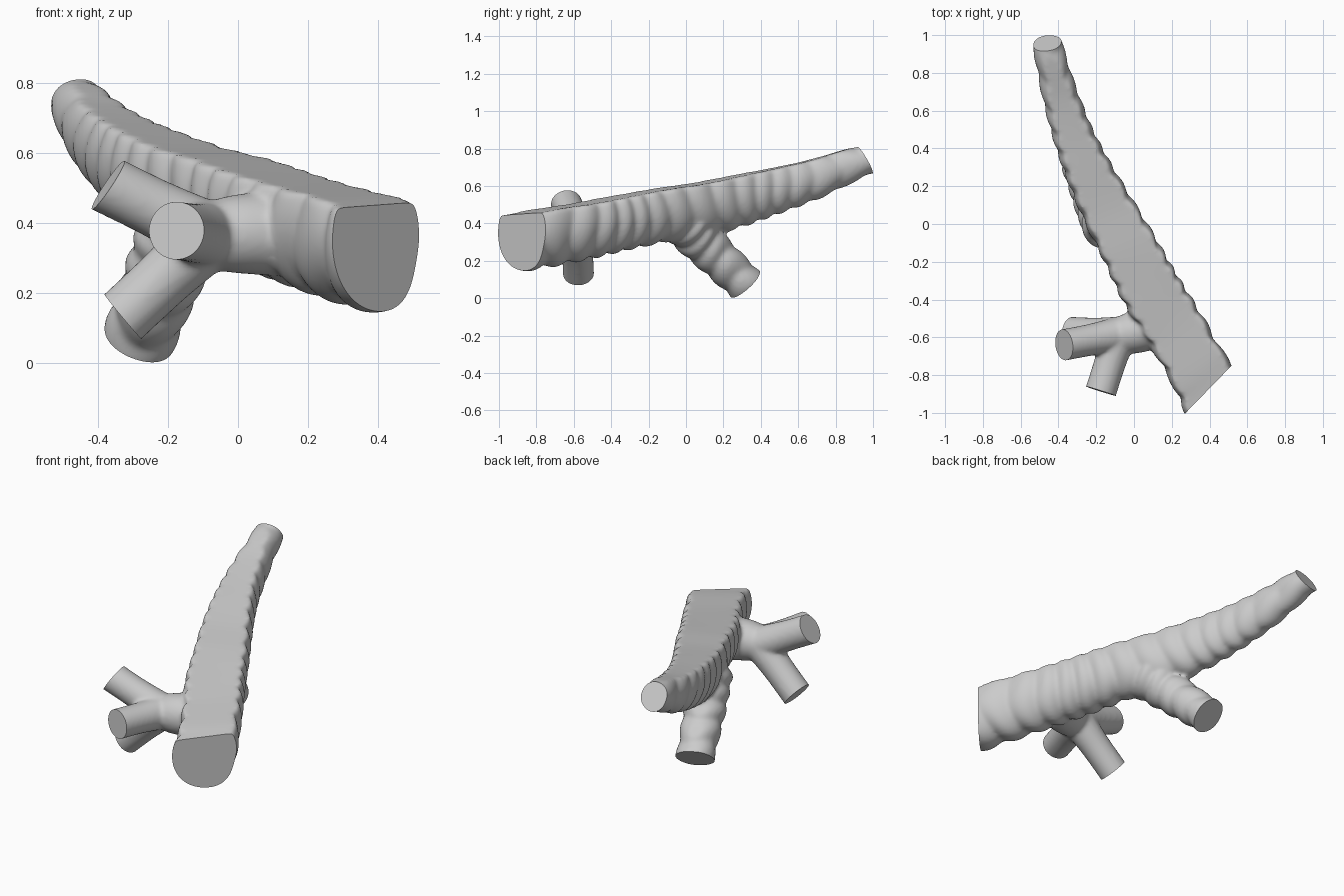
import bpy, bmesh, math
from mathutils import Vector

if "Cube" in bpy.data.objects:
    bpy.data.objects.remove(bpy.data.objects["Cube"])

SIDES = 48


def catmull(stations, per_span):
    """Smooth interpolation through tuples of numbers."""
    out = []
    n = len(stations)
    for i in range(n - 1):
        p = [stations[max(0, min(n - 1, i + k))] for k in (-1, 0, 1, 2)]
        for j in range(per_span):
            t = j / per_span
            out.append([0.5 * (2 * b + (c - a) * t + (2 * a - 5 * b + 4 * c - d) * t * t
                               + (3 * b - a - 3 * c + d) * t ** 3)
                        for a, b, c, d in zip(*p)])
    out.append(list(stations[-1]))
    return out


def limb(bm, stations, ribs=0.0, spacing=0.13, per_span=16):
    """Closed tube; station = x, y, z, half width, half height, flat-top clip (1 = round)."""
    rows = catmull(stations, per_span)
    pts = [Vector(r[:3]) for r in rows]
    rings, s = [], 0.0
    for i, (p, r) in enumerate(zip(pts, rows)):
        t = (pts[min(i + 1, len(pts) - 1)] - pts[max(i - 1, 0)]).normalized()
        side = t.cross(Vector((0, 0, 1))).normalized()
        up = side.cross(t)
        if i:
            s += (p - pts[i - 1]).length
        ring = []
        for k in range(SIDES):
            a = 2 * math.pi * k / SIDES
            # bark folds: rounded bulges with sharp creases, slightly uneven
            phase = s / spacing + 0.3 * math.sin(7 * s) + 0.18 * math.sin(2 * a + 5 * s)
            f = 1 + ribs * (abs(math.sin(math.pi * phase)) - 0.6)
            u = r[3] * f * math.cos(a)
            v = min(r[4] * f * math.sin(a), r[4] * r[5])
            ring.append(bm.verts.new(p + side * u + up * v))
        rings.append(ring)
    for a, b in zip(rings, rings[1:]):
        for k in range(SIDES):
            m = (k + 1) % SIDES
            bm.faces.new((a[k], a[m], b[m], b[k]))
    bm.faces.new(rings[0][::-1])
    bm.faces.new(rings[-1])


bm = bmesh.new()

# Main log with a flat upper side: x, y, top, bottom, half width, clip
log = [(0.54, -1.14, 0.40, 0.10, 0.185, 0.45), (0.40, -0.87, 0.45, 0.15, 0.170, 0.45),
       (0.33, -0.75, 0.475, 0.17, 0.158, 0.45), (0.215, -0.55, 0.505, 0.21, 0.158, 0.45),
       (0.085, -0.34, 0.545, 0.26, 0.158, 0.45), (-0.03, -0.12, 0.585, 0.305, 0.148, 0.45),
       (-0.14, 0.08, 0.615, 0.335, 0.138, 0.5), (-0.24, 0.28, 0.655, 0.385, 0.122, 0.55),
       (-0.325, 0.48, 0.695, 0.455, 0.106, 0.65), (-0.39, 0.68, 0.74, 0.53, 0.094, 0.75),
       (-0.43, 0.83, 0.785, 0.60, 0.084, 0.9), (-0.457, 0.95, 0.82, 0.655, 0.079, 1.0),
       (-0.48, 1.08, 0.86, 0.70, 0.078, 1.0)]
stations = []
for x, y, top, bot, w, c in log:
    h = (top - bot) / (1 + c)
    stations.append((x, y, bot + h, w, h, c))
limb(bm, stations, 0.12)


def round_limb(points, ribs=0.0, spacing=0.13):
    limb(bm, [(x, y, z, r, r, 1.0) for x, y, z, r in points], ribs, spacing)


# Thick stub under the log
round_limb([(-0.12, -0.01, 0.43, 0.15), (-0.19, 0.09, 0.30, 0.118),
            (-0.24, 0.21, 0.18, 0.106), (-0.28, 0.315, 0.078, 0.102),
            (-0.32, 0.40, -0.02, 0.10)], 0.14, 0.11)

# Side stem and its three forked stubs
hub = (-0.08, -0.585, 0.365)
round_limb([(0.20, -0.50, 0.37, 0.13), (0.06, -0.555, 0.37, 0.118),
            (-0.03, -0.58, 0.367, 0.108), (-0.12, -0.59, 0.36, 0.085)])
forks = [(-0.37, -0.64, 0.508), (-0.175, -0.885, 0.378), (-0.328, -0.575, 0.133)]
for end in forks:
    h, e = Vector(hub), Vector(end)
    m = h.lerp(e, 0.5)
    o = h.lerp(e, 1.3)
    round_limb([(*h, 0.095), (*m, 0.084), (*e, 0.083), (*o, 0.083)])

bmesh.ops.recalc_face_normals(bm, faces=bm.faces[:])
mesh = bpy.data.meshes.new("gnarled_log")
bm.to_mesh(mesh)
bm.free()
branch = bpy.data.objects.new("gnarled_log", mesh)
bpy.context.collection.objects.link(branch)
bpy.context.view_layer.objects.active = branch
branch.select_set(True)

# Fuse the limbs and soften the joints
rm = branch.modifiers.new("fuse", 'REMESH')
rm.mode = 'VOXEL'
rm.voxel_size = 0.011
sm = branch.modifiers.new("soften", 'SMOOTH')
sm.factor = 0.5
sm.iterations = 7
for name in ("fuse", "soften"):
    bpy.ops.object.modifier_apply(modifier=name)

# Sawn ends: centre, outward direction, cutter size
cuts = [((0.40, -0.87, 0.3), (0.72, -0.70, 0.0), 0.6),
        ((-0.457, 0.96, 0.735), (-0.15, 0.85, 0.5), 0.4),
        ((-0.28, 0.315, 0.078), (-0.3, 0.64, -0.7), 0.4),
        (forks[0], (-0.82, -0.12, 0.55), 0.28),
        (forks[1], (-0.3, -0.95, 0.03), 0.28),
        (forks[2], (-0.77, 0.03, -0.64), 0.28)]
for centre, normal, size in cuts:
    n = Vector(normal).normalized()
    bpy.ops.mesh.primitive_cube_add(size=size, location=Vector(centre) + n * size / 2,
                                    rotation=n.to_track_quat('Z', 'Y').to_euler())
    cutter = bpy.context.object
    cutter.name = "end_cutter"
    cutter.hide_render = True
    bpy.context.view_layer.objects.active = branch
    mod = branch.modifiers.new("saw", 'BOOLEAN')
    mod.operation = 'DIFFERENCE'
    mod.solver = 'EXACT'
    mod.object = cutter
    bpy.ops.object.modifier_apply(modifier="saw")
    bpy.data.objects.remove(cutter)

bpy.ops.object.select_all(action='DESELECT')
branch.select_set(True)
bpy.context.view_layer.objects.active = branch
bpy.ops.object.shade_smooth_by_angle(angle=math.radians(35))
